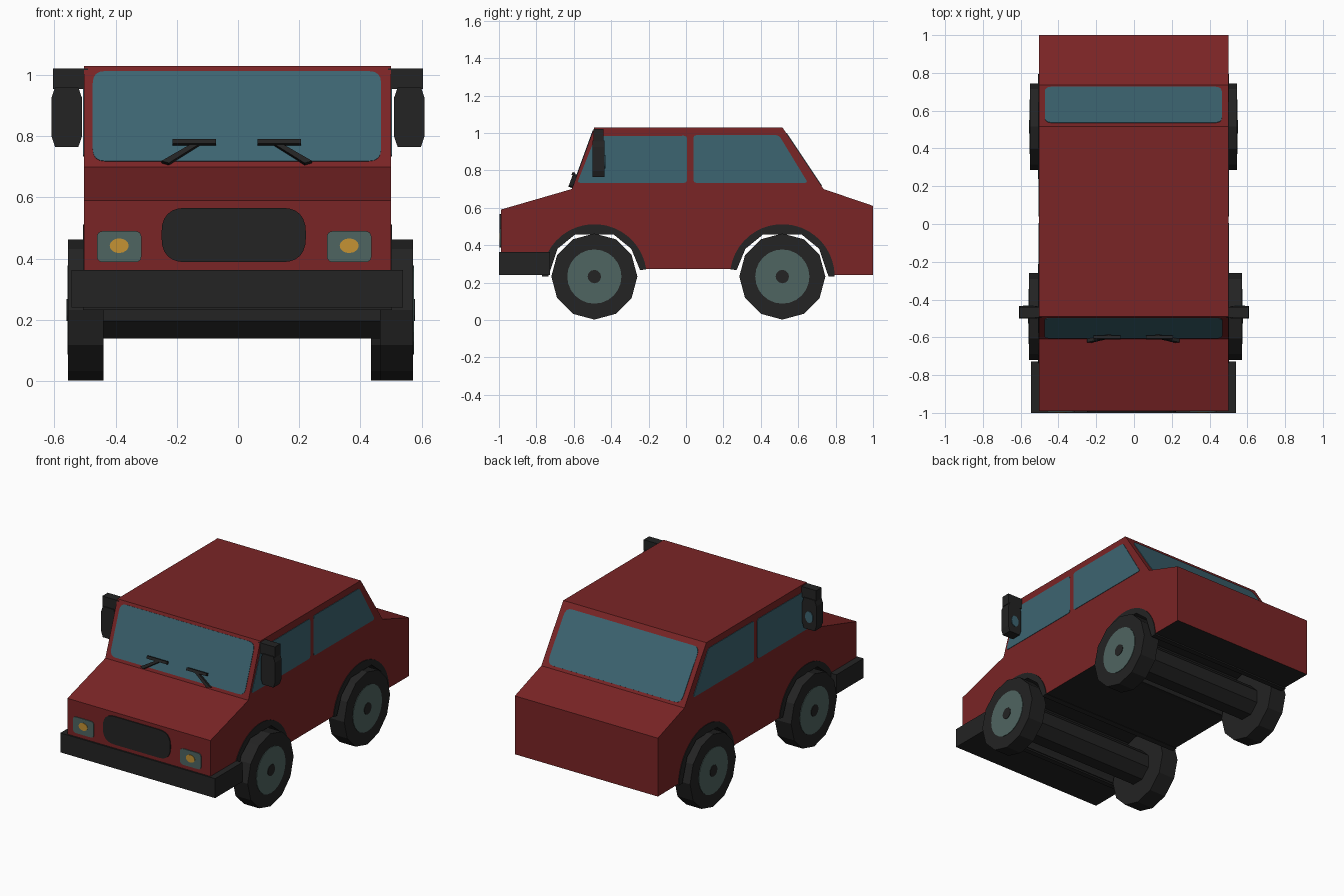
import bpy, bmesh, math
from mathutils import Vector

if "Cube" in bpy.data.objects:
    bpy.data.objects.remove(bpy.data.objects["Cube"])


def material(name, rgb):
    m = bpy.data.materials.new(name)
    m.diffuse_color = (*rgb, 1)
    m.use_nodes = True
    m.node_tree.nodes["Principled BSDF"].inputs["Base Color"].default_value = m.diffuse_color
    return m


RED = material("red paint", (0.195, 0.018, 0.019))
DARK = material("dark rubber", (0.017, 0.017, 0.017))
GLASS = material("window glass", (0.046, 0.128, 0.166))
HUB = material("grey green metal", (0.078, 0.130, 0.120))
AMBER = material("amber lamp", (0.56, 0.29, 0.033))


def prism(name, pts, w0, w1, place, mat):
    """Extrude a 2D outline from w0 to w1; place(u, v, w) gives the 3D point."""
    bm = bmesh.new()
    a = [bm.verts.new(place(u, v, w0)) for u, v in pts]
    b = [bm.verts.new(place(u, v, w1)) for u, v in pts]
    bm.faces.new(a)
    bm.faces.new(b[::-1])
    n = len(pts)
    for i in range(n):
        j = (i + 1) % n
        bm.faces.new((a[j], a[i], b[i], b[j]))
    bmesh.ops.recalc_face_normals(bm, faces=bm.faces)
    me = bpy.data.meshes.new(name)
    bm.to_mesh(me)
    bm.free()
    me.materials.append(mat)
    ob = bpy.data.objects.new(name, me)
    bpy.context.collection.objects.link(ob)
    return ob


def arc(cx, cy, rx, a0, a1, n, ry=None):
    ry = ry or rx
    return [(cx + rx * math.cos(math.radians(a0 + (a1 - a0) * i / n)),
             cy + ry * math.sin(math.radians(a0 + (a1 - a0) * i / n))) for i in range(n + 1)]


def ring(cx, cy, rx, n, ry=None):
    return arc(cx, cy, rx, 0, 360, n, ry)[:-1]


def rect(x0, x1, y0, y1):
    return [(x0, y0), (x1, y0), (x1, y1), (x0, y1)]


def rounded(pts, r, n=4):
    """Round every corner of an outline with a small curve."""
    out = []
    for i, p in enumerate(pts):
        p = Vector(p)
        a = p + (Vector(pts[i - 1]) - p).normalized() * r
        b = p + (Vector(pts[(i + 1) % len(pts)]) - p).normalized() * r
        for k in range(n + 1):
            t = k / n
            q = a * (1 - t) ** 2 + p * 2 * t * (1 - t) + b * t * t
            out.append((q.x, q.y))
    return out


def side(u, v, w):      # outline in y-z, depth along x
    return (w, u, v)


def front(u, v, w):     # outline in x-z, depth along y
    return (u, w, v)


def windscreen(u, v, w):
    return (u, -0.61 + (v - 0.70) * 0.364 - 0.94 * w, v + 0.34 * w)


def backlight(u, v, w):
    return (u, 0.735 - (v - 0.70) * 0.667 + 0.83 * w, v + 0.555 * w)


FY, RY, WZ = -0.49, 0.515, 0.232

# body shell with wheel arches cut right through
outline = [(-0.99, 0.25), (-0.99, 0.59), (-0.61, 0.70), (-0.49, 1.03), (0.515, 1.03),
           (0.735, 0.70), (1.0, 0.61), (1.0, 0.24)]
outline += arc(RY, WZ, 0.265, 2, 171, 16) + arc(FY, WZ, 0.265, 9, 176, 16)
body = prism("body", outline, -0.503, 0.5, side, RED)
body.data.materials.append(DARK)
for f in body.data.polygons:      # underside is dark
    if f.normal.z < -0.1:
        f.material_index = 1

# wheel arch liners
inner = [5, 37, 65, 115, 143, 175]
for name, y, a0, a1 in (("front", FY, 8, 180), ("rear", RY, 0, 172)):
    pts = arc(y, WZ, 0.28, a0, a1, 20)
    angles = [a1] + inner[1:-1][::-1] + [a0]
    pts += [(y + 0.247 * math.cos(math.radians(a)), WZ + 0.247 * math.sin(math.radians(a)))
            for a in angles]
    prism(name + "_arch", pts, -0.507, 0.504, side, DARK)

# wheels, hubs and axles
wheels = [("front_right", FY, 0.465, 0.572), ("front_left", FY, -0.44, -0.555),
          ("rear_right", RY, 0.435, 0.545), ("rear_left", RY, -0.44, -0.55)]
for name, y, x0, x1 in wheels:
    s = 1 if x1 > 0 else -1
    prism(name + "_tyre", ring(y, WZ, 0.23, 12), x0, x1, side, DARK)
    prism(name + "_hub", ring(y, WZ, 0.145, 24), x1 - 0.004 * s, x1 + 0.003 * s, side, HUB)
    prism(name + "_cap", ring(y, WZ, 0.036, 12), x1, x1 + 0.006 * s, side, DARK)
for name, y in (("front", FY), ("rear", RY)):
    prism(name + "_axle", arc(y, WZ + 0.005, 0.106, 22.5, 337.5, 7), -0.46, 0.47, side, DARK)

# bumper
prism("bumper", rect(-1.0, -0.728, 0.24, 0.363), -0.545, 0.54, side, DARK)

# side windows on both sides
front_win = rounded([(-0.582, 0.733), (0.006, 0.733), (0.006, 0.985), (-0.482, 0.982)], 0.018)
rear_win = rounded([(0.04, 0.733), (0.652, 0.733), (0.497, 0.988), (0.04, 0.988)], 0.018)
for label, x, s in (("right", 0.5, 1), ("left", -0.503, -1)):
    prism("front_window_" + label, front_win, x - 0.003 * s, x + 0.003 * s, side, GLASS)
    prism("rear_window_" + label, rear_win, x - 0.003 * s, x + 0.003 * s, side, GLASS)

# windscreen and back window
prism("windscreen", rounded(rect(-0.475, 0.468, 0.718, 1.012), 0.04), -0.003, 0.003, windscreen, GLASS)
prism("back_window", rounded(rect(-0.472, 0.465, 0.715, 1.0), 0.04), -0.003, 0.003, backlight, GLASS)

# grille
prism("grille", rounded(rect(-0.25, 0.222, 0.388, 0.566), 0.08, 6), -0.996, -0.985, front, DARK)

for label, s in (("right", 1), ("left", -1)):
    # headlights
    cx = -0.0125 + 0.376 * s
    prism("headlight_" + label, rounded(rect(cx - 0.073, cx + 0.073, 0.388, 0.49), 0.022),
          -0.995, -0.986, front, HUB)
    prism("lamp_" + label, ring(cx, 0.442, 0.031, 16, 0.024), -0.998, -0.99, front, AMBER)
    # wipers
    ox = -0.004
    prism("wiper_blade_" + label, rect(ox + 0.068 * s, ox + 0.21 * s, 0.766, 0.782),
          0.012, 0.028, windscreen, DARK)
    prism("wiper_arm_" + label, [(ox + 0.222 * s, 0.705), (ox + 0.246 * s, 0.712),
                                 (ox + 0.135 * s, 0.776), (ox + 0.115 * s, 0.772)],
          0.0, 0.022, windscreen, DARK)
    # wing mirrors with arm and reflecting face
    prism("mirror_arm_" + label, rect(0.49 * s, 0.605 * s, 0.955, 1.022), -0.495, -0.44, front, DARK)
    head = [(0.522, 0.765), (0.598, 0.765), (0.61, 0.80), (0.61, 0.925), (0.598, 0.96),
            (0.522, 0.96), (0.51, 0.925), (0.51, 0.80)]
    prism("mirror_" + label, [(u * s, v) for u, v in head], -0.5, -0.435, front, DARK)
    prism("mirror_glass_" + label, ring(0.56 * s, 0.845, 0.027, 16, 0.036), -0.437, -0.431, front, GLASS)
